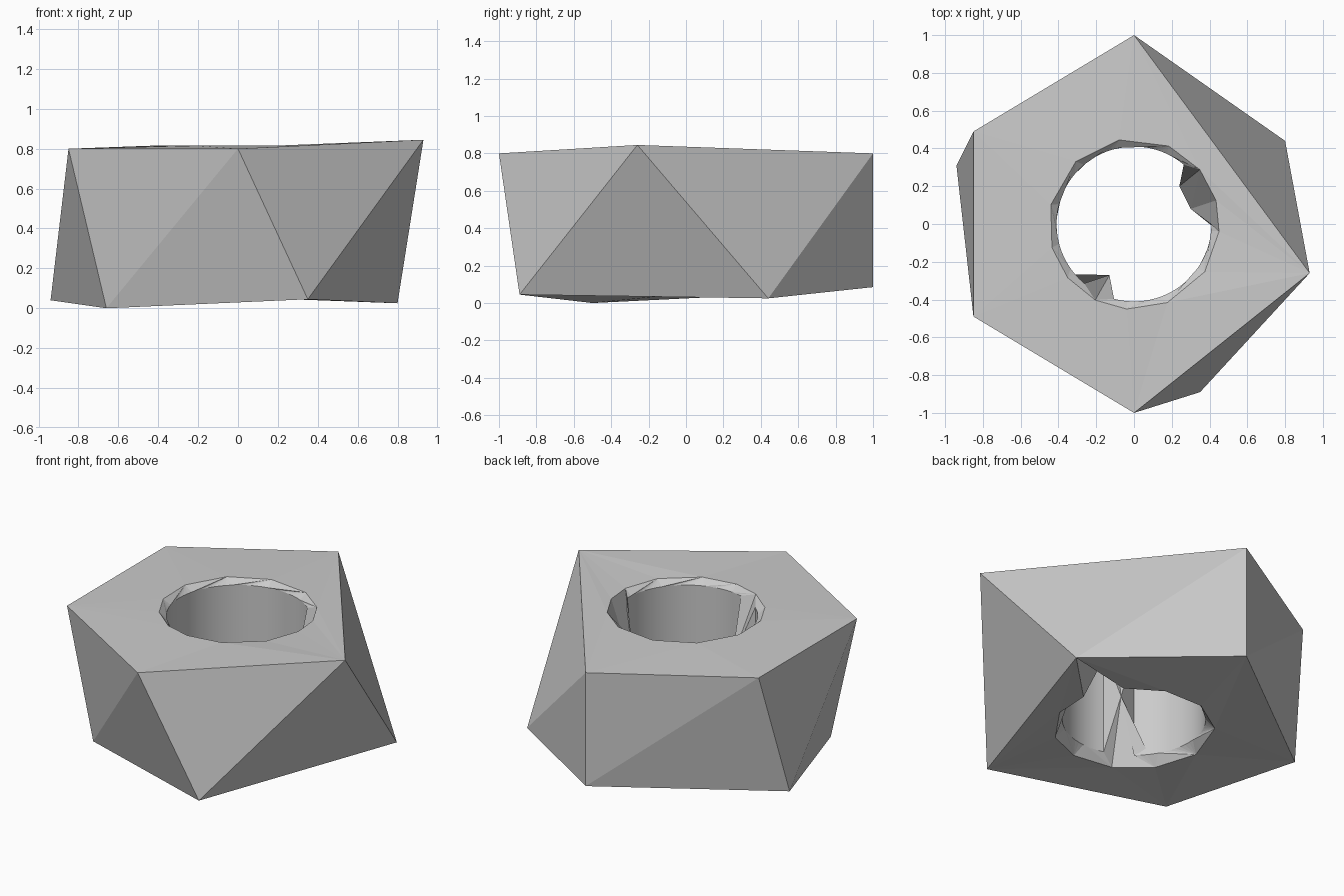
import bpy
import bmesh
from math import atan2, cos, sin, radians, pi

cube = bpy.data.objects.get("Cube")
if cube:
    bpy.data.objects.remove(cube)

bm = bmesh.new()


def polar(angle, radius, z):
    a = radians(angle)
    return bm.verts.new((radius * cos(a), radius * sin(a), z))


def angle_of(v):
    return atan2(v.co.y, v.co.x)


def by_angle(verts):
    return sorted(verts, key=angle_of)


def loop_edges(ring):
    edges = []
    for a, b in zip(ring, ring[1:] + ring[:1]):
        edges.append(bm.edges.get((a, b)) or bm.edges.new((a, b)))
    return edges


def add_face(*verts):
    unique = list(dict.fromkeys(verts))
    if len(unique) > 2 and not bm.faces.get(unique):
        return bm.faces.new(unique)


def bridge(outer, inner):
    """Join two rings, both sorted by angle, with triangles."""
    i = j = 0
    n, m = len(outer), len(inner)
    while i < n or j < m:
        next_i = angle_of(outer[i % n]) + 2 * pi * (i // n)
        next_j = angle_of(inner[j % m]) + 2 * pi * (j // m)
        if j >= m or (i < n and next_i <= next_j):
            add_face(outer[i - 1], outer[i % n], inner[j - 1])
            i += 1
        else:
            add_face(inner[j - 1], outer[i - 1], inner[j % m])
            j += 1


# Outer corners of the twisted body
top = [bm.verts.new(p) for p in (
    (0, -1, 0.8), (0.93, -0.26, 0.845), (0, 1, 0.8),
    (-0.85, 0.49, 0.8), (-0.85, -0.49, 0.8))]
low = [bm.verts.new(p) for p in (
    (0.35, -0.89, 0.045), (0.8, 0.44, 0.025), (0, 1, 0.085),
    (-0.94, 0.31, 0.04), (-0.66, -0.5, 0))]

# Side walls as alternating triangles
for k in range(5):
    add_face(top[k - 1], low[k - 1], top[k])
    add_face(low[k - 1], low[k], top[k])

# Faceted rims of the bore
top_rim = by_angle([polar(a, 0.452, 0.815) for a in
                    (100, 66, 39.5, 16, -5, -34, -67, -95, -117, -141, -164, 167, 133)])
low_rim = by_angle([polar(a, 0.462, 0.05) for a in
                    (106, 73, 42.5, 11.4, -17, -53, -82, -114, -145, 180, 140)])

# Flat top and underside around the bore
for outer, rim in ((top, top_rim), (low, low_rim)):
    bmesh.ops.triangle_fill(bm, use_beauty=True, use_dissolve=False,
                            edges=loop_edges(outer) + loop_edges(rim))

# Round bore, broken by inward spurs whose tips lie part way up
columns = []
for k in range(72):
    a = -180 + k * 5
    if not (-129 < a < -106 or 4 < a < 50):
        columns.append((polar(a, 0.41, 0.78), polar(a, 0.41, 0.11)))
tips = [bm.verts.new(p) for p in
        ((0.24, 0.2, 0.35), (0.3, 0.08, 0.35), (-0.13, -0.27, 0.43))]
columns += [(t, t) for t in tips]
columns.sort(key=lambda c: angle_of(c[0]))
for (a, b), (c, d) in zip(columns, columns[1:] + columns[:1]):
    wall = add_face(a, b, d, c)
    if wall and len(wall.verts) == 4:
        wall.smooth = True
bridge(top_rim, [c[0] for c in columns])
bridge(low_rim, [c[1] for c in columns])

# Notch in the underside, from one corner to the spur tips
r1 = min(low_rim, key=lambda v: abs(angle_of(v) - radians(42.5)))
r2 = min(low_rim, key=lambda v: abs(angle_of(v) - radians(11.4)))
corner = low[1]
covered = {r1, r2, corner, tips[0], tips[1]}
bmesh.ops.delete(bm, geom=[f for f in bm.faces if set(f.verts) <= covered],
                 context="FACES_ONLY")
add_face(corner, r1, tips[0])
add_face(corner, tips[0], tips[1])
add_face(corner, tips[1], r2)

bmesh.ops.recalc_face_normals(bm, faces=bm.faces[:])
mesh = bpy.data.meshes.new("twisted_nut")
bm.to_mesh(mesh)
bm.free()
nut = bpy.data.objects.new("twisted_nut", mesh)
bpy.context.collection.objects.link(nut)

# Plain grey metal
grey = bpy.data.materials.new("plain_grey")
grey.use_nodes = True
colour = (0.6, 0.6, 0.6, 1)
grey.diffuse_color = colour
grey.node_tree.nodes["Principled BSDF"].inputs["Base Color"].default_value = colour
mesh.materials.append(grey)
